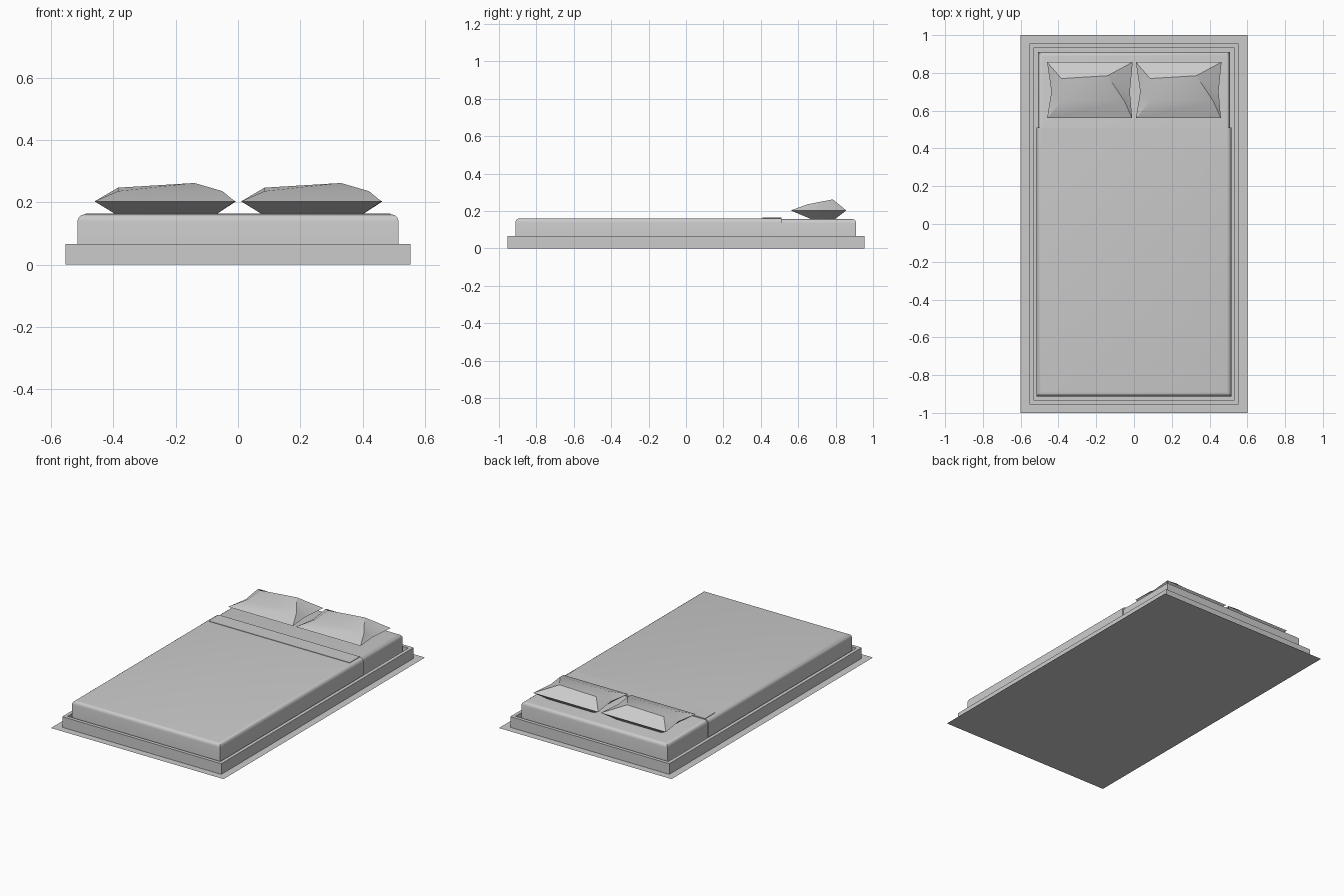
import bpy, bmesh, math

cube = bpy.data.objects.get("Cube")
if cube:
    bpy.data.objects.remove(cube, do_unlink=True)

# One plain grey for everything
grey = bpy.data.materials.new("light_grey")
grey.use_nodes = True
grey.diffuse_color = (0.6, 0.6, 0.6, 1)
grey.node_tree.nodes["Principled BSDF"].inputs["Base Color"].default_value = (0.6, 0.6, 0.6, 1)


def finish(name, bm, smooth=False):
    bmesh.ops.recalc_face_normals(bm, faces=bm.faces)
    mesh = bpy.data.meshes.new(name)
    bm.to_mesh(mesh)
    bm.free()
    mesh.materials.append(grey)
    obj = bpy.data.objects.new(name, mesh)
    bpy.context.collection.objects.link(obj)
    if smooth:
        bpy.ops.object.select_all(action="DESELECT")
        obj.select_set(True)
        bpy.context.view_layer.objects.active = obj
        bpy.ops.object.shade_smooth_by_angle(angle=math.radians(35))
    return obj


def box(half_x, y0, y1, z0, z1):
    bm = bmesh.new()
    bmesh.ops.create_cube(bm, size=1)
    for v in bm.verts:
        v.co = (v.co.x * 2 * half_x, y1 if v.co.y > 0 else y0, z1 if v.co.z > 0 else z0)
    return bm


def round_top(bm, radius, keep_back=False):
    top = max(v.co.z for v in bm.verts)
    back = max(v.co.y for v in bm.verts)
    edges = [e for e in bm.edges
             if all(v.co.z == top for v in e.verts)
             and not (keep_back and all(v.co.y == back for v in e.verts))]
    bmesh.ops.bevel(bm, geom=edges, offset=radius, segments=4, profile=0.5, affect="EDGES")


# Floor mat: a single flat sheet
bm = bmesh.new()
bmesh.ops.create_grid(bm, x_segments=1, y_segments=1, size=1)
for v in bm.verts:
    v.co.x *= 0.6
finish("floor_mat", bm)

# Bed frame: a box with a recessed top, leaving a thin rim
bm = box(0.553, -0.955, 0.955, 0, 0.067)
bm.faces.ensure_lookup_table()
top = max(bm.faces, key=lambda f: f.calc_center_median().z)
bmesh.ops.inset_region(bm, faces=[top], thickness=0.022, use_even_offset=True)
hole = bmesh.ops.extrude_face_region(bm, geom=[top])
bmesh.ops.delete(bm, geom=[top], context="FACES_ONLY")
bmesh.ops.translate(bm, vec=(0, 0, -0.045),
                    verts=[g for g in hole["geom"] if isinstance(g, bmesh.types.BMVert)])
finish("bed_frame", bm)

# Mattress and the blanket wrapped over it
bm = box(0.507, -0.9, 0.91, 0.022, 0.157)
round_top(bm, 0.022)
finish("mattress", bm, True)

bm = box(0.515, -0.912, 0.51, 0.03, 0.161)
round_top(bm, 0.022, keep_back=True)
finish("blanket", bm, True)

# Turned-back strip of the blanket
finish("blanket_fold", box(0.49, 0.41, 0.51, 0.159, 0.164))

# Pillows: a pinched seam loop, a lopsided crown and a smaller underside
SEAM = [(-0.46, 0.56), (-0.01, 0.56), (-0.022, 0.7), (-0.007, 0.857), (-0.46, 0.857), (-0.437, 0.7)]
CROWN = [(-0.385, 0.65, 0.236), (-0.05, 0.65, 0.236), (-0.14, 0.785, 0.262), (-0.385, 0.77, 0.247)]
BASE = [(-0.37, 0.69, 0.148), (-0.09, 0.69, 0.148), (-0.09, 0.785, 0.148), (-0.37, 0.785, 0.148)]


def pillow(name, shift):
    bm = bmesh.new()
    seam = [bm.verts.new((x + shift, y, 0.203)) for x, y in SEAM]
    fl, fr, mr, br, bl, ml = seam
    for ring in (CROWN, BASE):
        a, b, c, d = [bm.verts.new((x + shift, y, z)) for x, y, z in ring]
        for face in ((fl, fr, b, a), (fr, mr, b), (mr, c, b), (mr, br, c),
                     (br, bl, d, c), (bl, ml, d), (ml, a, d), (ml, fl, a),
                     (a, b, c), (a, c, d)):
            bm.faces.new(face)
    finish(name, bm, True)


pillow("right_pillow", 0)
pillow("left_pillow", 0.47)
